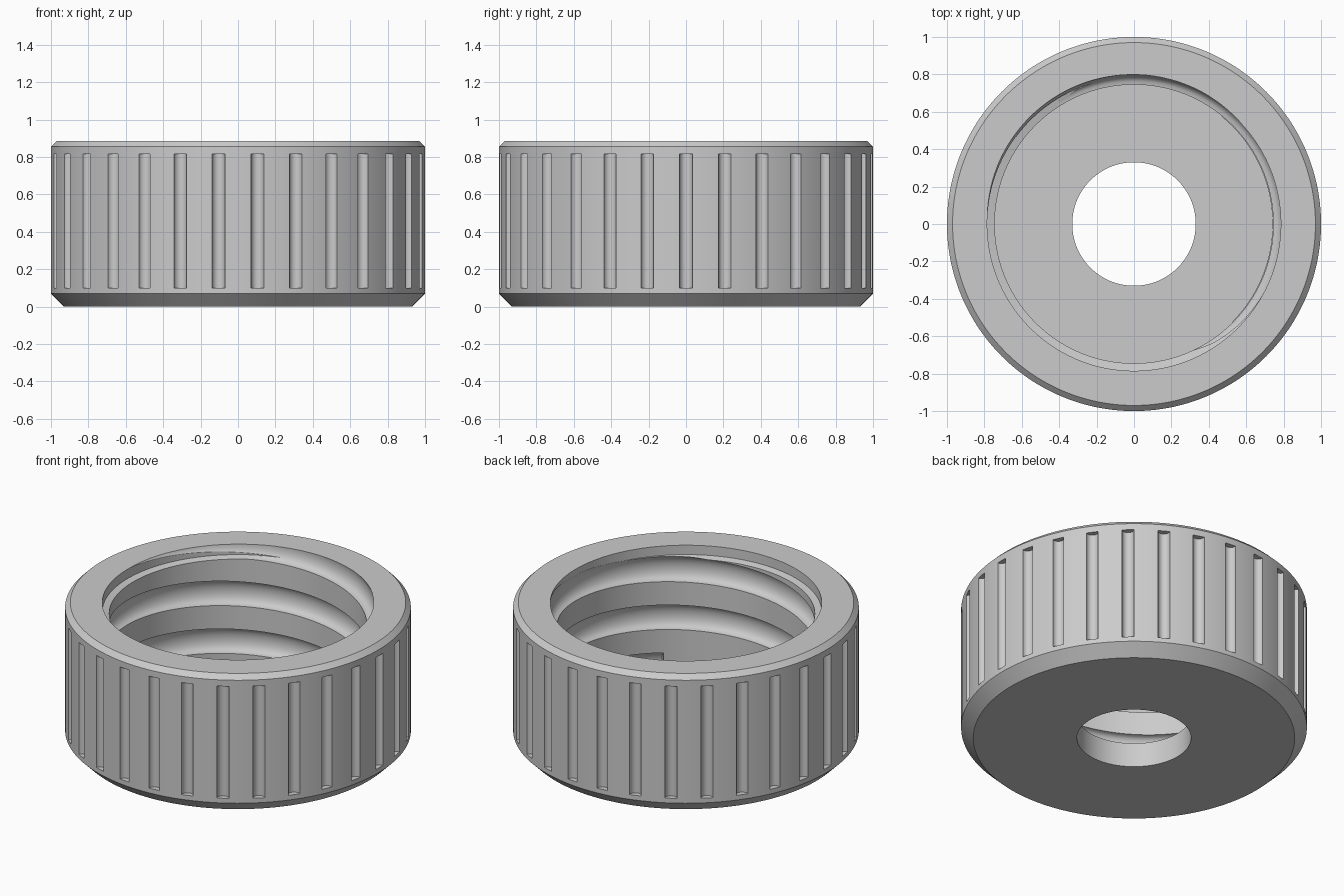
import bpy, bmesh, math
from math import sin, cos, pi, radians

cube = bpy.data.objects.get("Cube")
if cube:
    bpy.data.objects.remove(cube, do_unlink=True)

SEG = 240          # sides of the round parts
HEIGHT = 0.885
FLOOR = 0.155
BORE = 0.745       # radius of the threaded bore
PITCH = 0.305

grey = bpy.data.materials.new("plain_grey")
grey.use_nodes = True
colour = (0.6, 0.6, 0.6, 1)
grey.diffuse_color = colour
grey.node_tree.nodes["Principled BSDF"].inputs["Base Color"].default_value = colour


def make_object(name, bm):
    bmesh.ops.recalc_face_normals(bm, faces=bm.faces)
    mesh = bpy.data.meshes.new(name)
    bm.to_mesh(mesh)
    bm.free()
    mesh.materials.append(grey)
    obj = bpy.data.objects.new(name, mesh)
    bpy.context.collection.objects.link(obj)
    return obj


def sweep(bm, profile, steps, start, rise, closed):
    """Turn a closed (radius, z) profile about z, climbing by rise per turn."""
    rings = []
    for i in range(steps):
        a = start + 2 * pi * i / SEG
        lift = rise * i / SEG
        rings.append([bm.verts.new((r * cos(a), r * sin(a), z + lift)) for r, z in profile])
    n = len(profile)
    for i in range(steps if closed else steps - 1):
        p, q = rings[i], rings[(i + 1) % steps]
        for j in range(n):
            k = (j + 1) % n
            bm.faces.new((p[j], q[j], q[k], p[k]))
    if not closed:
        bm.faces.new(rings[0])
        bm.faces.new(rings[-1])


# Cap body: chamfered outside, bored floor, counterbored mouth
bm = bmesh.new()
sweep(bm, [(0.33, 0), (0.93, 0), (1, 0.07), (1, 0.855), (0.97, HEIGHT),
           (0.785, HEIGHT), (0.785, 0.825), (BORE, 0.815),
           (BORE, FLOOR), (0.33, FLOOR)], SEG, 0, 0, True)
cap = make_object("threaded_cap", bm)

# Cutter for the rounded thread groove, running out through the mouth
bm = bmesh.new()
half, depth, n = 0.078, 0.055, 12
arc = [(BORE + depth * sin(pi * i / n) ** 0.8, -half * cos(pi * i / n)) for i in range(n + 1)]
arc = [(BORE - 0.002, -half)] + arc + [(BORE - 0.002, half)]
first = radians(-45)
z0 = 0.22 - PITCH / 4
turns = 2.9
sweep(bm, [(r, z + z0) for r, z in arc], int(turns * SEG), first, PITCH, False)
thread = make_object("thread_cutter", bm)

# Cutters for the upright grip flutes
bm = bmesh.new()
for i in range(30):
    a = 2 * pi * i / 30
    made = bmesh.ops.create_cone(bm, cap_ends=True, segments=24, radius1=0.035,
                                 radius2=0.035, depth=0.715)["verts"]
    bmesh.ops.translate(bm, verts=made, vec=(cos(a), sin(a), 0.4575))
flutes = make_object("flute_cutter", bm)

# Cut the grooves and keep the finished mesh
for cutter in (thread, flutes):
    cutter.hide_render = True
    mod = cap.modifiers.new(cutter.name, "BOOLEAN")
    mod.operation = "DIFFERENCE"
    mod.solver = "EXACT"
    mod.object = cutter
depsgraph = bpy.context.evaluated_depsgraph_get()
finished = bpy.data.meshes.new_from_object(cap.evaluated_get(depsgraph))
cap.modifiers.clear()
cap.data = finished
for cutter in (thread, flutes):
    bpy.data.objects.remove(cutter, do_unlink=True)

# Smooth curved walls, crisp rims
bpy.ops.object.select_all(action="DESELECT")
cap.select_set(True)
bpy.context.view_layer.objects.active = cap
bpy.ops.object.shade_smooth_by_angle(angle=radians(25))
